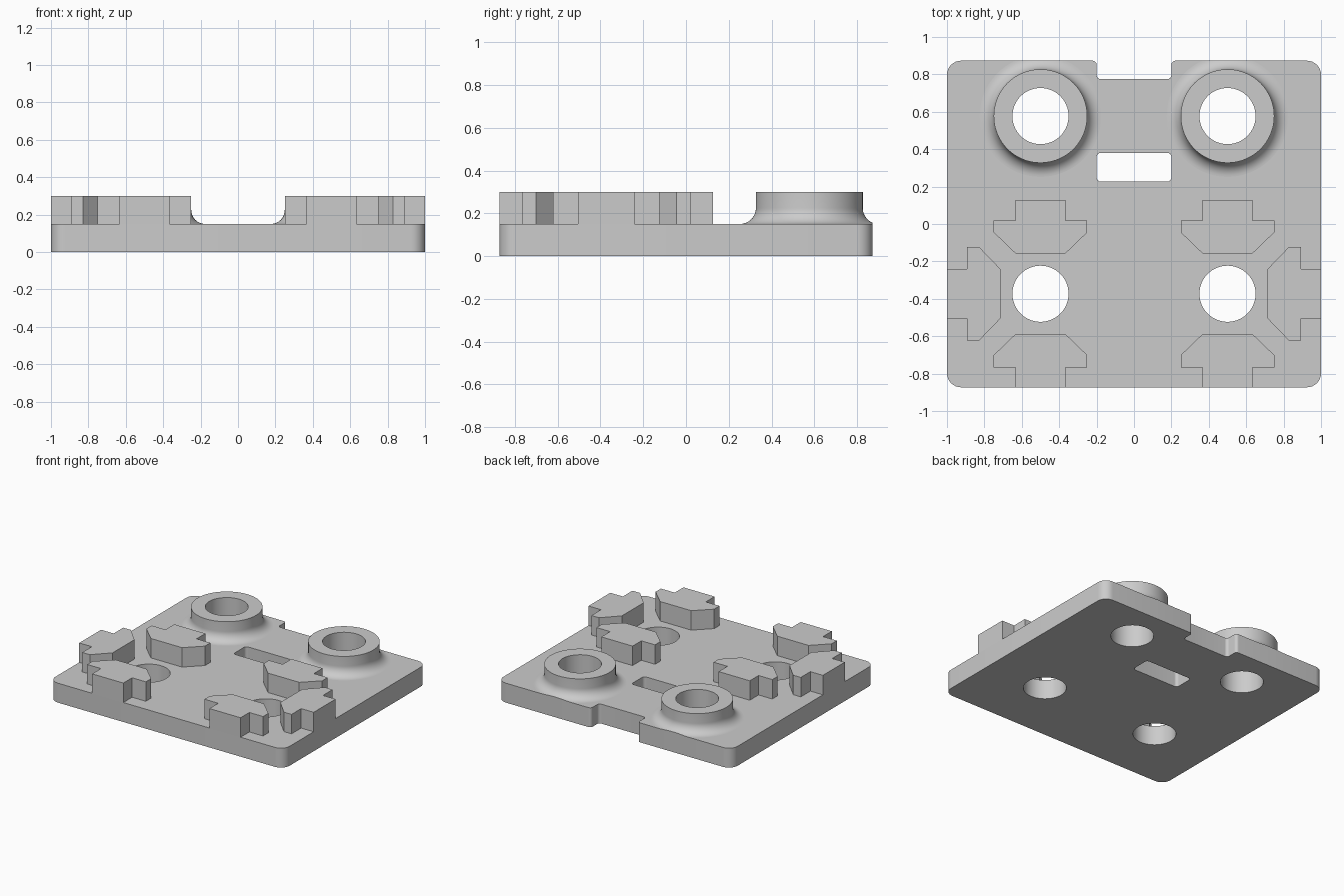
import bpy, bmesh
from math import sin, cos, pi, radians
from mathutils import Vector, Matrix

cube = bpy.data.objects.get("Cube")
if cube:
    bpy.data.objects.remove(cube, do_unlink=True)

HALF_Y = 0.873
PLATE_TOP, TOP = 0.15, 0.3
HOLE_R, BOSS_R, FILLET = 0.15, 0.25, 0.075
BACK_Y, FRONT_Y = 0.577, -0.373
SEGMENTS = 96

grey = bpy.data.materials.new("light_grey")
grey.use_nodes = True
grey.diffuse_color = (0.6, 0.6, 0.6, 1)
shader = next(n for n in grey.node_tree.nodes if n.type == 'BSDF_PRINCIPLED')
shader.inputs["Base Color"].default_value = grey.diffuse_color


def finish(obj):
    obj.data.materials.clear()
    obj.data.materials.append(grey)
    bpy.ops.object.select_all(action='DESELECT')
    obj.select_set(True)
    bpy.context.view_layer.objects.active = obj
    bpy.ops.object.shade_smooth_by_angle(angle=radians(30))


def circle(x, y, r):
    return [(x + r * cos(2 * pi * i / SEGMENTS), y + r * sin(2 * pi * i / SEGMENTS))
            for i in range(SEGMENTS)]


def rounded(corners, steps=8):
    """Outline with a quarter arc at each right-angled (x, y, radius) corner."""
    points = []
    for i, (x, y, r) in enumerate(corners):
        p = Vector((x, y))
        d1 = (Vector(corners[i - 1][:2]) - p).normalized()
        d2 = (Vector(corners[(i + 1) % len(corners)][:2]) - p).normalized()
        for k in range(steps + 1):
            t = pi / 2 * k / steps
            points.append(tuple(p + r * (d1 + d2) - r * (d2 * cos(t) + d1 * sin(t))))
    return points


def extruded(name, outlines, z0, z1):
    """Solid from flat outlines; inner outlines become holes."""
    curve = bpy.data.curves.new(name, 'CURVE')
    curve.dimensions = '2D'
    curve.fill_mode = 'BOTH'
    curve.extrude = (z1 - z0) / 2
    for outline in outlines:
        spline = curve.splines.new('POLY')
        spline.points.add(len(outline) - 1)
        for point, (x, y) in zip(spline.points, outline):
            point.co = (x, y, 0, 1)
        spline.use_cyclic_u = True
    obj = bpy.data.objects.new(name, curve)
    bpy.context.collection.objects.link(obj)
    bpy.ops.object.select_all(action='DESELECT')
    obj.select_set(True)
    bpy.context.view_layer.objects.active = obj
    bpy.ops.object.convert(target='MESH')
    obj = bpy.context.view_layer.objects.active
    bm = bmesh.new()
    bm.from_mesh(obj.data)
    bmesh.ops.translate(bm, verts=bm.verts, vec=(0, 0, (z0 + z1) / 2))
    bmesh.ops.remove_doubles(bm, verts=bm.verts, dist=0.0001)
    bmesh.ops.recalc_face_normals(bm, faces=bm.faces)
    bm.to_mesh(obj.data)
    bm.free()
    finish(obj)


def boss(name, cx, cy):
    """Turned ring with a filleted foot, trimmed flush with the plate's back edge."""
    profile = [(HOLE_R, PLATE_TOP)]
    for k in range(13):
        t = pi / 2 * k / 12
        profile.append((BOSS_R + FILLET * (1 - sin(t)), PLATE_TOP + FILLET * (1 - cos(t))))
    profile += [(BOSS_R, TOP), (HOLE_R, TOP)]
    bm = bmesh.new()
    rings = [[bm.verts.new((x, y, z)) for x, y in circle(cx, cy, r)] for r, z in profile]
    for i, ring in enumerate(rings):
        following = rings[(i + 1) % len(rings)]
        for j in range(SEGMENTS):
            n = (j + 1) % SEGMENTS
            bm.faces.new((ring[j], ring[n], following[n], following[j]))
    bmesh.ops.recalc_face_normals(bm, faces=bm.faces)
    cut = bmesh.ops.bisect_plane(bm, geom=bm.verts[:] + bm.edges[:] + bm.faces[:],
                                 plane_co=(0, HALF_Y, 0), plane_no=(0, 1, 0), clear_outer=True)
    rim = [e for e in cut['geom_cut'] if isinstance(e, bmesh.types.BMEdge)]
    bmesh.ops.holes_fill(bm, edges=rim, sides=0)
    bmesh.ops.recalc_face_normals(bm, faces=bm.faces)
    mesh = bpy.data.meshes.new(name)
    bm.to_mesh(mesh)
    bm.free()
    obj = bpy.data.objects.new(name, mesh)
    bpy.context.collection.objects.link(obj)
    finish(obj)


# Base plate with back notch, slot and four through holes
R, S = 0.075, 0.022
NOTCH_X, NOTCH_Y = 0.2, 0.775
plate = rounded([(-1, -HALF_Y, R), (1, -HALF_Y, R), (1, HALF_Y, R),
                 (NOTCH_X, HALF_Y, S), (NOTCH_X, NOTCH_Y, S),
                 (-NOTCH_X, NOTCH_Y, S), (-NOTCH_X, HALF_Y, S), (-1, HALF_Y, R)])
slot = rounded([(-NOTCH_X, 0.227, S), (NOTCH_X, 0.227, S),
                (NOTCH_X, 0.38, S), (-NOTCH_X, 0.38, S)])
holes = [circle(x, y, HOLE_R) for x in (-0.5, 0.5) for y in (BACK_Y, FRONT_Y)]
extruded("base_plate", [plate, slot] + holes, 0, PLATE_TOP)

# Raised ring bosses and the three T-shaped locating blocks around each front hole
half = [(0.133, 0.215), (0.25, 0.328), (0.25, 0.393), (0.133, 0.393), (0.133, 0.5)]
tee = half + [(-x, y) for x, y in reversed(half)]
for side, sign in (("left", 1), ("right", -1)):
    boss(side + "_ring_boss", sign * 0.5, BACK_Y)
    for place, angle in (("inner", 0), ("outer", -sign * pi / 2), ("front", pi)):
        turn = Matrix.Rotation(angle, 2)
        outline = [tuple(turn @ Vector(p) + Vector((sign * 0.5, FRONT_Y))) for p in tee]
        extruded(f"{side}_{place}_block", [outline], PLATE_TOP, TOP)
